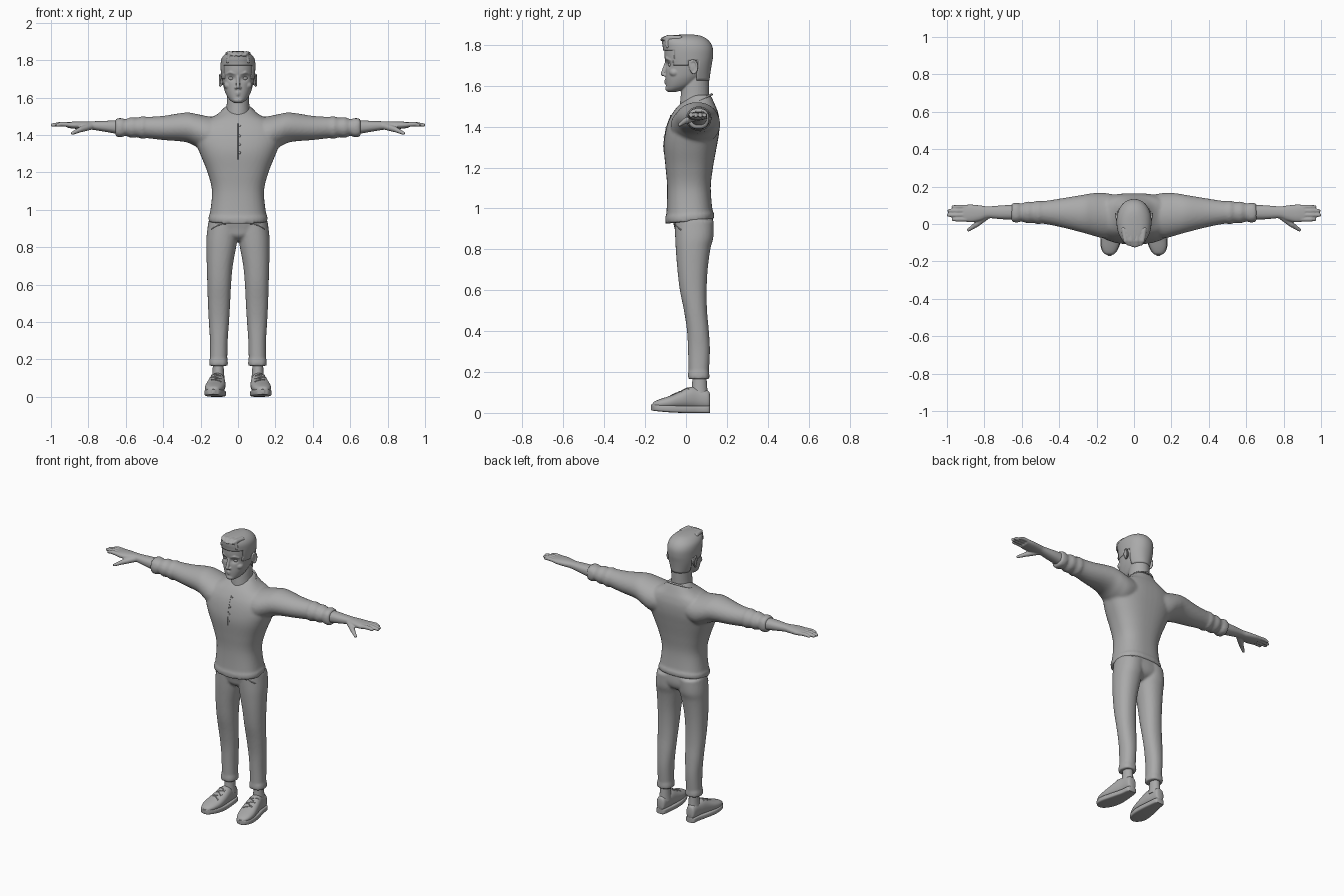
import bpy, bmesh, math
from mathutils import Vector
from mathutils.bvhtree import BVHTree

cube = bpy.data.objects.get("Cube")
if cube:
    bpy.data.objects.remove(cube)

GREY = (0.4, 0.4, 0.4, 1)
mat = bpy.data.materials.new("plain grey")
mat.use_nodes = True
mat.diffuse_color = GREY
mat.node_tree.nodes["Principled BSDF"].inputs["Base Color"].default_value = GREY


def spline(rows, steps):
    """Smooth in-between rows (Catmull-Rom)."""
    out = []
    for i in range(len(rows) - 1):
        a, b, c, d = (rows[max(0, min(len(rows) - 1, i + k))] for k in (-1, 0, 1, 2))
        for j in range(steps):
            t = j / steps
            out.append([q + 0.5 * t * (r - p + t * (2*p - 5*q + 4*r - s + t * (3*(q - r) + s - p)))
                        for p, q, r, s in zip(a, b, c, d)])
    return out + [list(rows[-1])]


def skin(bm, rings):
    """Closed surface over rings of points; returns its vertices."""
    rings = [[bm.verts.new(co) for co in ring] for ring in rings]
    n = len(rings[0])
    for r, q in zip(rings, rings[1:]):
        for k in range(n):
            bm.faces.new((r[k], r[(k + 1) % n], q[(k + 1) % n], q[k]))
    bm.faces.new(rings[0])
    bm.faces.new(rings[-1])
    return [v for ring in rings for v in ring]


def loft(bm, axis, rows, p=2.0, n=32, steps=5):
    """Skin cross-sections; row = position on axis, then min and max on the other two axes."""
    rings = []
    for t, a0, a1, b0, b1 in spline(rows, steps):
        ring = []
        for k in range(n):
            ang = 2 * math.pi * k / n
            c, s = math.cos(ang), math.sin(ang)
            u = (a0 + a1) / 2 + (a1 - a0) / 2 * math.copysign(abs(c) ** (2 / p), c)
            v = (b0 + b1) / 2 + (b1 - b0) / 2 * math.copysign(abs(s) ** (2 / p), s)
            ring.append({"x": (t, u, v), "y": (u, t, v), "z": (u, v, t)}[axis])
        rings.append(ring)
    return skin(bm, rings)


def sym(rows):
    """Rows (z, half width, front, back) for shapes centred on x."""
    return [(z, -w, w, f, b) for z, w, f, b in rows]


def ball(bm, pos, size, n=14, m=9):
    rings = []
    for i in range(m):
        lat = math.pi * ((i + .5) / m - .5)
        rings.append([(pos[0] + size[0] * math.cos(lat) * math.cos(2 * math.pi * k / n),
                       pos[1] + size[1] * math.cos(lat) * math.sin(2 * math.pi * k / n),
                       pos[2] + size[2] * math.sin(lat)) for k in range(n)])
    skin(bm, rings)


def limb(bm, p, q, r0, r1, n=14):
    """Tapering capsule from p to q."""
    p, q = Vector(p), Vector(q)
    d = (q - p).normalized()
    turn = d.to_track_quat("Z", "Y")
    caps = [(p, r0, a) for a in (-80, -55, -28, 0)] + [(q, r1, a) for a in (0, 28, 55, 80)]
    rings = []
    for centre, r, a in caps:
        lat = math.radians(a)
        rings.append([centre + d * r * math.sin(lat) + turn @ Vector(
            (r * math.cos(lat) * math.cos(2 * math.pi * k / n), r * math.cos(lat) * math.sin(2 * math.pi * k / n), 0))
            for k in range(n)])
    skin(bm, rings)


def mirror(bm):
    geom = bm.verts[:] + bm.edges[:] + bm.faces[:]
    for v in bmesh.ops.duplicate(bm, geom=geom)["geom"]:
        if isinstance(v, bmesh.types.BMVert):
            v.co.x *= -1


def finish(name, bm, voxel=0, smooth=2):
    """Make the object; with a voxel size, fuse its overlapping pieces."""
    bmesh.ops.recalc_face_normals(bm, faces=bm.faces)
    for f in bm.faces:
        f.smooth = True
    for e in bm.edges:
        e.smooth = e.calc_face_angle(0) < math.radians(50)
    me = bpy.data.meshes.new(name)
    bm.to_mesh(me)
    bm.free()
    me.materials.append(mat)
    ob = bpy.data.objects.new(name, me)
    bpy.context.collection.objects.link(ob)
    if voxel:
        rm = ob.modifiers.new("fuse", "REMESH")
        rm.mode, rm.voxel_size, rm.use_smooth_shade = "VOXEL", voxel, True
        sm = ob.modifiers.new("soften", "SMOOTH")
        sm.factor, sm.iterations = 0.5, smooth
        fused = bpy.data.meshes.new_from_object(ob.evaluated_get(bpy.context.evaluated_depsgraph_get()))
        ob.modifiers.clear()
        ob.data = fused
        fused.materials.clear()
        fused.materials.append(mat)
        bpy.data.meshes.remove(me)
    return ob


def seam(name, pts, r, closed=False):
    cu = bpy.data.curves.new(name, "CURVE")
    cu.dimensions, cu.bevel_depth, cu.bevel_resolution = "3D", r, 1
    sp = cu.splines.new("POLY")
    sp.points.add(len(pts) - 1)
    for pt, co in zip(sp.points, pts):
        pt.co = (*co, 1)
    sp.use_cyclic_u = closed
    cu.materials.append(mat)
    bpy.context.collection.objects.link(bpy.data.objects.new(name, cu))


def surface(ob):
    return BVHTree.FromPolygons([v.co[:] for v in ob.data.vertices], [tuple(f.vertices) for f in ob.data.polygons])


def hit(tree, origin, direction):
    return tree.ray_cast(Vector(origin), Vector(direction))[0] or Vector(origin)


# Shirt: sleeves with rolled ends, fused with the torso
bm = bmesh.new()
loft(bm, "x", [(.06, -.06, .15, 1.33, 1.49), (.16, -.075, .166, 1.31, 1.5), (.22, -.062, .165, 1.335, 1.512),
               (.28, -.045, .155, 1.362, 1.52), (.4, -.015, .135, 1.373, 1.502), (.49, .002, .122, 1.383, 1.497),
               (.51, -.002, .126, 1.378, 1.501), (.54, .006, .118, 1.388, 1.492),
               (.57, .004, .12, 1.384, 1.496), (.6, .013, .11, 1.395, 1.485), (.63, .013, .111, 1.39, 1.488)])
loft(bm, "x", [(.615, .01, .113, 1.39, 1.488), (.63, .008, .114, 1.387, 1.491), (.655, .012, .11, 1.392, 1.486)], p=2.4)
mirror(bm)
loft(bm, "z", sym([(.935, .157, -.1, .137), (.965, .157, -.102, .138), (.98, .15, -.096, .13), (1.1, .139, -.092, .121),
                   (1.2, .163, -.1, .132), (1.3, .203, -.109, .15), (1.37, .228, -.102, .162),
                   (1.43, .225, -.085, .164), (1.475, .18, -.06, .155), (1.505, .12, -.035, .143),
                   (1.53, .088, -.005, .132), (1.555, .065, .02, .12)]), p=2.5, n=48)
for v in bm.verts:
    v.co.z += max(0, 1 - (v.co.z - .93) / .2) * .1 * v.co.y
shirt = surface(finish("shirt", bm, .009))

# Collar, placket and buttons
ring = [2 * math.pi * k / 48 for k in range(48)]
collar = [(.088 * math.cos(a), .038 + .088 * math.sin(a), 1.516 + .042 * math.sin(a)) for a in ring]
seam("collar", collar, .006, True)
seam("placket_seam", [hit(shirt, (0, -1, z / 100), (0, 1, 0)) for z in range(127, 147)], .0015)
bm = bmesh.new()
for z in (1.45, 1.395, 1.35, 1.305):
    ball(bm, hit(shirt, (.008, -1, z), (0, 1, 0)), (.007, .004, .007))
finish("buttons", bm)

# Trousers with rolled cuffs
bm = bmesh.new()
loft(bm, "z", [(.17, .058, .15, .013, .11), (.3, .055, .15, .01, .117), (.4, .048, .156, .005, .112),
               (.5, .042, .161, -.01, .103), (.6, .037, .164, -.03, .101), (.7, .028, .167, -.042, .106),
               (.8, .01, .169, -.05, .119), (.86, .0, .168, -.053, .134), (.94, -.01, .158, -.055, .136)], p=2.2)
loft(bm, "z", [(.165, .056, .152, .011, .113), (.18, .054, .154, .009, .115), (.2, .056, .152, .011, .113)], p=2.4)
mirror(bm)
loft(bm, "z", sym([(.835, .03, -.015, .08), (.86, .09, -.045, .12), (.9, .15, -.055, .135),
                   (.96, .152, -.07, .13), (.99, .14, -.07, .12)]), p=2.4)
trousers = surface(finish("trousers", bm, .008))
for side, s in (("left", 1), ("right", -1)):
    edge = [hit(trousers, (s * (.065 + .01 * t), -1, .925 - .03 * (t / 8) ** 2), (0, 1, 0)) for t in range(9)]
    seam(side + "_pocket_edge", edge, .003)

# Forearms and hands
bm = bmesh.new()
loft(bm, "x", [(.6, .022, .104, 1.398, 1.48), (.7, .025, .1, 1.415, 1.476), (.78, .031, .094, 1.428, 1.473),
               (.82, .018, .099, 1.43, 1.473), (.87, .009, .104, 1.433, 1.472), (.912, .014, .102, 1.438, 1.469)], p=2.3)
for y, tip, r in ((.025, .976, .0125), (.048, 1.002, .013), (.071, .998, .0125), (.092, .977, .011)):
    limb(bm, (.89, y, 1.455), (.945, y, 1.458), r, r)
    limb(bm, (.945, y, 1.458), (tip - r * .75, y, 1.453), r, r * .75)
limb(bm, (.785, .045, 1.447), (.845, -.004, 1.428), .019, .015)
limb(bm, (.845, -.004, 1.428), (.885, -.032, 1.409), .014, .009)
mirror(bm)
finish("hands", bm, .0045)

# Socks
bm = bmesh.new()
loft(bm, "z", [(.08, .07, .142, .02, .108), (.12, .074, .137, .028, .104), (.18, .078, .134, .032, .1)])
mirror(bm)
finish("socks", bm)

# Shoes: uppers, soles and laces
upper = [(.118, .092, .125, .03, .085), (.108, .08, .138, .02, .108), (.06, .073, .145, .02, .122),
         (.02, .069, .155, .02, .126), (-.03, .067, .167, .02, .104), (-.08, .071, .176, .02, .083),
         (-.125, .084, .174, .022, .068), (-.155, .102, .16, .024, .055), (-.165, .118, .143, .028, .042)]
bm = bmesh.new()
loft(bm, "y", upper, p=2.3)
mirror(bm)
shoes = surface(finish("shoe_uppers", bm))
bm = bmesh.new()
loft(bm, "y", [(y, a - .003, b + .003, .012 * max(0, -y / .17) ** 2, .034 + .008 * max(0, -y / .17))
               for y, a, b, _, _ in upper] + [(-.17, .124, .138, .014, .04)], p=5)
mirror(bm)
finish("soles", bm)
for side, s in (("left", 1), ("right", -1)):
    for i in range(5):
        y = -.065 + i * .017
        lace = [hit(shoes, (s * (.117 + dx * .0065), y + .003 * dx * (-1) ** i, .5), (0, 0, -1)) for dx in range(-4, 5)]
        seam(f"{side}_lace_{i + 1}", lace, .0035)

# Head: ears, brows, cheeks, lips, nose, skull and neck fused together
bm = bmesh.new()
ball(bm, (.09, .034, 1.69), (.007, .018, .03))
for k in range(16):
    a = math.radians(-100 + 18 * k)
    ball(bm, (.095 + .004 * math.cos(a), .036 + .019 * math.cos(a), 1.692 + .031 * math.sin(a)), [.0055] * 3)
limb(bm, (.014, -.098, 1.727), (.04, -.094, 1.735), .006, .007)
limb(bm, (.04, -.094, 1.735), (.06, -.077, 1.726), .007, .004)
limb(bm, (.018, -.084, 1.713), (.05, -.073, 1.713), .005, .005)
ball(bm, (.011, -.103, 1.652), (.008, .01, .007))
ball(bm, (.05, -.055, 1.665), (.026, .027, .022))
limb(bm, (0, -.101, 1.626), (.021, -.093, 1.624), .0055, .003)
limb(bm, (0, -.1, 1.615), (.018, -.092, 1.618), .006, .003)
mirror(bm)
limb(bm, (0, -.093, 1.722), (0, -.114, 1.658), .008, .0105)
ball(bm, (0, -.088, 1.587), (.026, .014, .015))
skull = loft(bm, "z", sym([
    (1.57, .018, -.088, -.05), (1.58, .036, -.096, -.015), (1.6, .054, -.098, .03), (1.63, .069, -.1, .07),
    (1.66, .078, -.1, .1), (1.7, .085, -.099, .116), (1.74, .088, -.105, .125), (1.78, .088, -.105, .125),
    (1.81, .081, -.1, .112), (1.832, .06, -.08, .09), (1.843, .025, -.03, .05)]), p=2.2, n=64)
for v in skull:
    if v.co.y < 0:
        d = ((abs(v.co.x) - .035) / .018) ** 2 + ((v.co.z - 1.704) / .013) ** 2
        v.co.y += .014 * math.exp(-d)
loft(bm, "z", sym([(1.44, .075, -.03, .125), (1.5, .066, -.03, .117), (1.55, .061, -.026, .113),
                   (1.6, .06, -.02, .113), (1.66, .06, 0, .113)]))
finish("head", bm, .0042)

# Eyes
bm = bmesh.new()
ball(bm, (.035, -.071, 1.703), (.017, .016, .012))
mirror(bm)
finish("eyes", bm)

# Hair: a cap cut along the hairline
bm = bmesh.new()
loft(bm, "z", sym([(1.61, .062, -.09, .113), (1.66, .08, -.105, .119), (1.7, .088, -.1, .125), (1.74, .092, -.109, .132),
                   (1.78, .093, -.112, .132), (1.81, .087, -.117, .12), (1.832, .07, -.115, .098),
                   (1.845, .045, -.085, .07), (1.85, .015, -.03, .04)]), p=2.15, n=64)


def below_hairline(c):
    return c.z < (1.775 if c.y < -.06 else 1.7 if c.y < .015 else 1.725 if c.y < .055 else 1.625)


cut = [f for f in bm.faces if below_hairline(f.calc_center_median())]
bmesh.ops.delete(bm, geom=cut, context="FACES")
shell = finish("hair", bm).modifiers.new("thickness", "SOLIDIFY")
shell.thickness, shell.offset = .007, -1

# Swept fringe
bm = bmesh.new()
for i in range(-3, 4):
    x, lift = i * .015, .004 * (i % 2)
    limb(bm, (x * 1.2, -.03, 1.832), (x, -.088, 1.831 + lift), .015, .014)
    limb(bm, (x, -.088, 1.831 + lift), (x * .8 + .004, -.119 + .25 * abs(x), 1.826 + lift), .014, .008)
    limb(bm, (x, -.09, 1.822), (x * 1.25, -.107 + .35 * abs(x), 1.79), .014, .008)
finish("fringe", bm, .0045)
